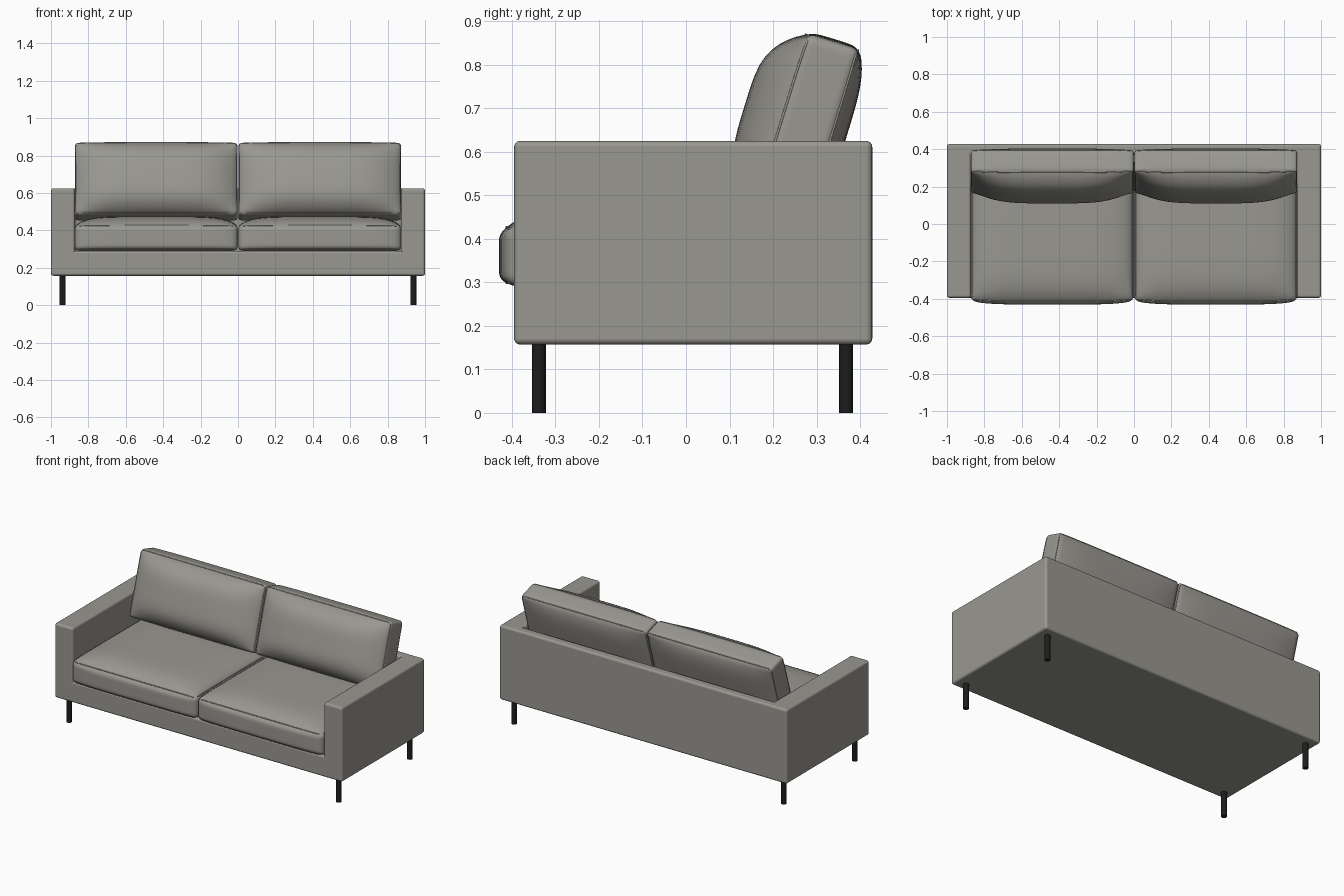
import bpy, bmesh, math
from mathutils import Vector, Matrix

old = bpy.data.objects.get("Cube")
if old:
    bpy.data.objects.remove(old)


def material(name, rgb, rough):
    m = bpy.data.materials.new(name)
    m.use_nodes = True
    m.diffuse_color = (*rgb, 1)
    node = m.node_tree.nodes["Principled BSDF"]
    node.inputs["Base Color"].default_value = (*rgb, 1)
    node.inputs["Roughness"].default_value = rough
    return m


fabric = material("warm_grey_fabric", (0.32, 0.31, 0.28), 0.9)
black = material("black_metal", (0.012, 0.012, 0.012), 0.5)


def add_object(name, data, mat):
    data.materials.append(mat)
    ob = bpy.data.objects.new(name, data)
    bpy.context.collection.objects.link(ob)
    return ob


def mesh_object(name, bm, mat):
    bmesh.ops.recalc_face_normals(bm, faces=bm.faces)
    for f in bm.faces:
        f.smooth = True
    me = bpy.data.meshes.new(name)
    bm.to_mesh(me)
    bm.free()
    return add_object(name, me, mat)


def upholstered_slab(name, outline, z0, z1, radius):
    """Extrude a plan outline upward and soften its edges."""
    bm = bmesh.new()
    face = bm.faces.new([bm.verts.new((x, y, z0)) for x, y in outline])
    ext = bmesh.ops.extrude_face_region(bm, geom=[face])
    top = [v for v in ext["geom"] if isinstance(v, bmesh.types.BMVert)]
    bmesh.ops.translate(bm, verts=top, vec=(0, 0, z1 - z0))
    ob = mesh_object(name, bm, fabric)
    bev = ob.modifiers.new("soft_edges", "BEVEL")
    bev.width = radius
    bev.segments = 4
    bev.harden_normals = True
    return ob


def cushion(name, half, radius, bulge, power, seam_axis, matrix):
    """Rounded box with puffed faces and a thin piping round two panels.
    bulge holds (negative side, positive side) for each axis."""
    half = Vector(half)

    def puff(p):
        u = [max(-1, min(1, p[i] / half[i])) for i in range(3)]
        out = p.copy()
        for a in range(3):
            b, c = (a + 1) % 3, (a + 2) % 3
            fall = (1 - abs(u[b]) ** power) * (1 - abs(u[c]) ** power)
            out[a] += u[a] * fall * bulge[a][u[a] > 0]
        return out

    bm = bmesh.new()
    bmesh.ops.create_cube(bm, size=2)
    bmesh.ops.subdivide_edges(bm, edges=bm.edges[:], cuts=23, use_grid_fill=True)
    for v in bm.verts:
        p = Vector([math.sin(c * math.pi / 2) * h for c, h in zip(v.co, half)])
        core = Vector([max(radius - h, min(h - radius, c)) for c, h in zip(p, half)])
        if (p - core).length > 0:
            p = core + (p - core).normalized() * radius
        v.co = puff(p)
    ob = mesh_object(name, bm, fabric)
    ob.matrix_world = matrix

    # Piping follows the puffed edge of both main panels
    a, b, c = seam_axis, (seam_axis + 1) % 3, (seam_axis + 2) % 3
    inset = [h - 0.3 * radius for h in half]
    steps = 20
    for side, label in ((-1, "piping_a"), (1, "piping_b")):
        pts = []
        for sb, sc, along in ((1, -1, b), (1, 1, c), (-1, 1, b), (-1, -1, c)):
            for i in range(steps + 1):
                t = (2 * i / steps - 1) * (1 - radius / half[along])
                p = Vector((0, 0, 0))
                p[a] = side * inset[a]
                if along == b:
                    p[b], p[c] = sb * t * half[b], sc * inset[c]
                else:
                    p[b], p[c] = sb * inset[b], sc * t * half[c]
                pts.append(puff(p))
        cu = bpy.data.curves.new(name + "_" + label, "CURVE")
        cu.dimensions = "3D"
        cu.bevel_depth = 0.003
        cu.bevel_resolution = 1
        sp = cu.splines.new("POLY")
        sp.points.add(len(pts) - 1)
        for q, p in zip(sp.points, pts):
            q.co = (*p, 1)
        sp.use_cyclic_u = True
        add_object(name + "_" + label, cu, fabric).matrix_world = matrix


# Arms and back as one U-shaped shell, with the base between them
FRONT, BACK, INNER, BOTTOM = -0.395, 0.428, 0.872, 0.157
upholstered_slab("arms_and_back",
                 [(-1, FRONT), (-INNER, FRONT), (-INNER, 0.37), (INNER, 0.37),
                  (INNER, FRONT), (1, FRONT), (1, BACK), (-1, BACK)],
                 BOTTOM, 0.625, 0.014)
upholstered_slab("base",
                 [(-0.93, FRONT), (0.93, FRONT), (0.93, 0.4), (-0.93, 0.4)],
                 BOTTOM, 0.29, 0.014)

for side, word in ((-1, "right"), (1, "left")):
    # Seat cushion
    cushion("seat_cushion_" + word, (0.436, 0.385, 0.07), 0.028,
            ((0, 0), (0.02, 0), (0, 0.045)), 6, 2,
            Matrix.Translation((side * 0.437, -0.025, 0.36)))
    # Leaning back cushion
    cushion("back_cushion_" + word, (0.435, 0.0625, 0.202), 0.018,
            ((0, 0), (0.09, 0.03), (0, 0.006)), 4, 1,
            Matrix.Translation((side * 0.437, 0.28, 0.66))
            @ Matrix.Rotation(math.radians(-17), 4, "X"))
    # Legs
    for y, place in ((-0.338, "front"), (0.368, "back")):
        bpy.ops.mesh.primitive_cylinder_add(vertices=24, radius=0.016, depth=0.17,
                                            location=(side * 0.938, y, 0.085))
        leg = bpy.context.object
        leg.name = place + "_leg_" + word
        leg.data.materials.append(black)
        bpy.ops.object.shade_smooth_by_angle(angle=math.radians(40))
